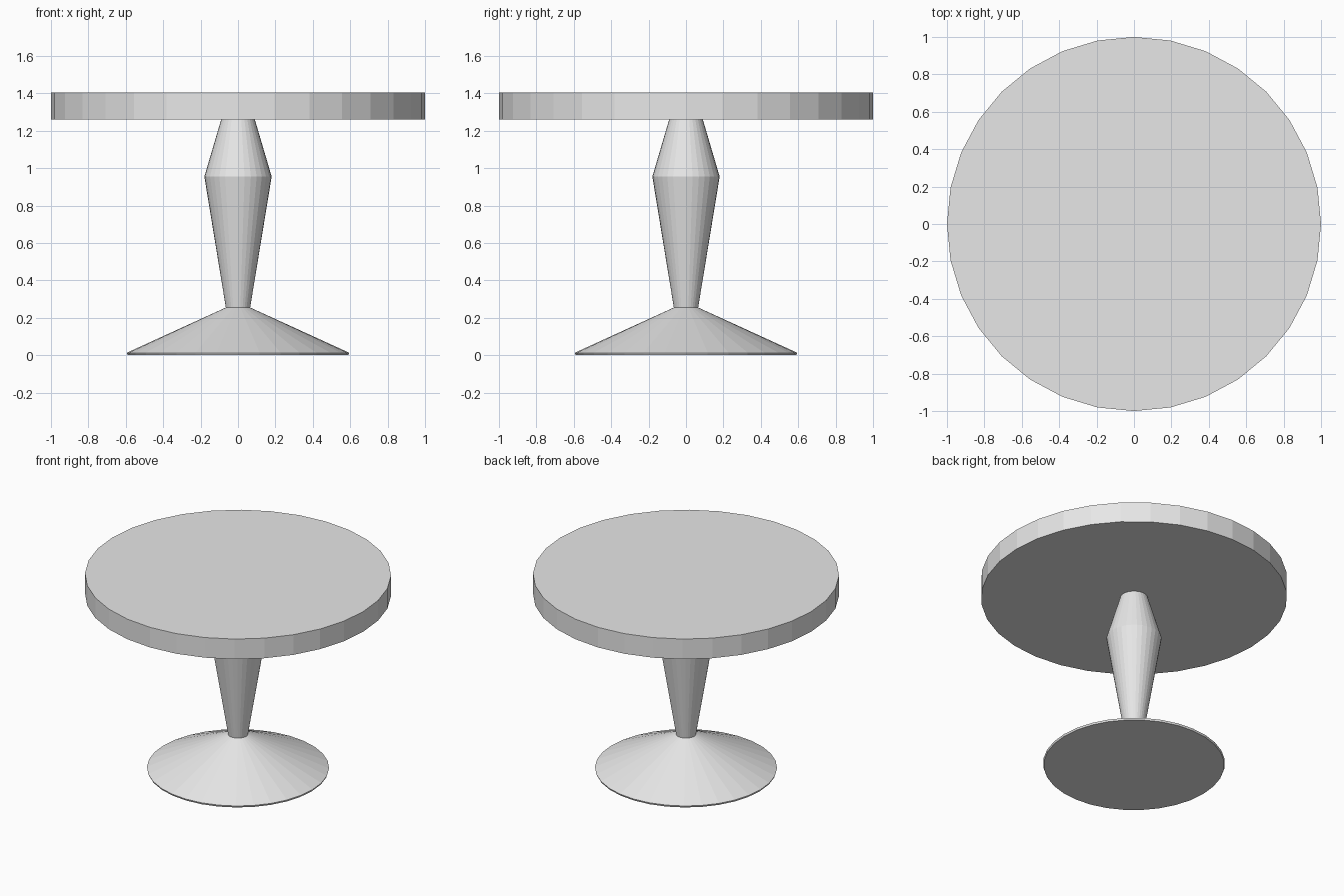
import bpy
import bmesh
from math import cos, sin, tau

SIDES = 32

cube = bpy.data.objects.get("Cube")
if cube:
    bpy.data.objects.remove(cube, do_unlink=True)

# Single plain grey for the whole table
grey = bpy.data.materials.new("light_grey")
grey.use_nodes = True
color = (0.8, 0.8, 0.8, 1.0)
grey.diffuse_color = color
grey.node_tree.nodes["Principled BSDF"].inputs["Base Color"].default_value = color


def turned_part(name, profile):
    """Revolve (radius, height) points into a closed, flat-faced solid."""
    bm = bmesh.new()
    rings = [[bm.verts.new((r * cos(tau * i / SIDES), r * sin(tau * i / SIDES), z))
              for i in range(SIDES)] for r, z in profile]
    for low, high in zip(rings, rings[1:]):
        for i in range(SIDES):
            j = (i + 1) % SIDES
            bm.faces.new((low[i], low[j], high[j], high[i]))
    bm.faces.new(rings[0][::-1])
    bm.faces.new(rings[-1])
    mesh = bpy.data.meshes.new(name)
    bm.to_mesh(mesh)
    bm.free()
    mesh.materials.append(grey)
    obj = bpy.data.objects.new(name, mesh)
    bpy.context.collection.objects.link(obj)
    return obj


# Flared foot with a thin rim
turned_part("base", [(0.59, 0), (0.595, 0.013), (0.065, 0.255)])
# Pedestal swelling towards the upper third
turned_part("pedestal", [(0.065, 0.255), (0.18, 0.955), (0.09, 1.26)])
# Thick round top
turned_part("table_top", [(1, 1.26), (1, 1.405)])
